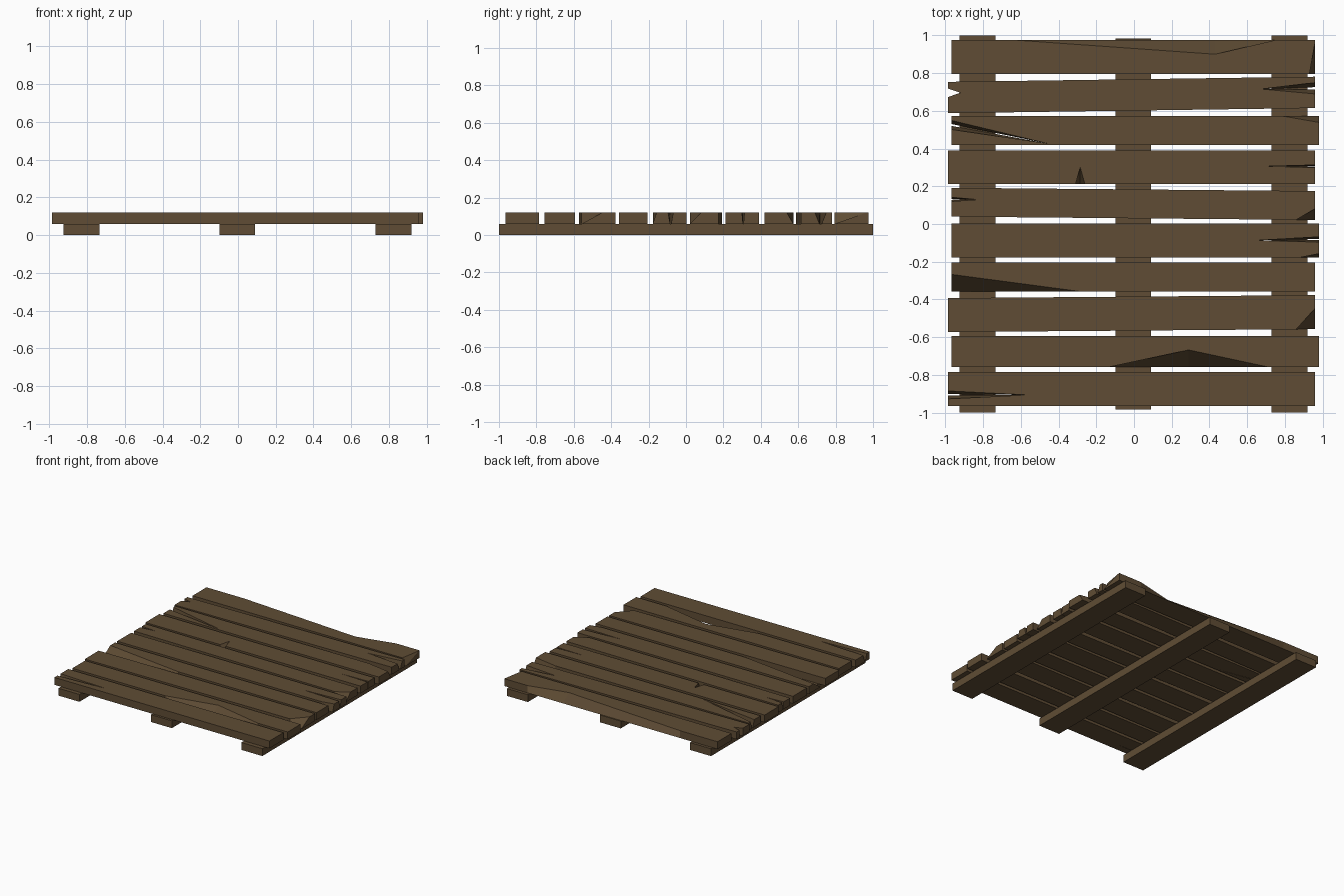
import bpy, bmesh

if "Cube" in bpy.data.objects:
    bpy.data.objects.remove(bpy.data.objects["Cube"])

wood = bpy.data.materials.new("dark brown wood")
wood.diffuse_color = (0.115, 0.073, 0.035, 1)
wood.use_nodes = True
wood.node_tree.nodes["Principled BSDF"].inputs["Base Color"].default_value = wood.diffuse_color


def solid(name, points, z0, z1):
    """Extrude an outline; each point is (top x, top y, bottom x, bottom y)."""
    bm = bmesh.new()
    top = [bm.verts.new((p[0], p[1], z1)) for p in points]
    low = [bm.verts.new((p[2], p[3], z0)) for p in points]
    bm.faces.new(top)
    bm.faces.new(low[::-1])
    for i in range(len(points)):
        bm.faces.new((low[i - 1], low[i], top[i], top[i - 1]))
    bmesh.ops.recalc_face_normals(bm, faces=bm.faces[:])
    me = bpy.data.meshes.new(name)
    bm.to_mesh(me)
    bm.free()
    me.materials.append(wood)
    ob = bpy.data.objects.new(name, me)
    bpy.context.collection.objects.link(ob)


# Wear, keyed by (plank, end or side)
# splits in the ends: mouth y, half width, length, sideways drift of the tip
splits = {(1, 1): (.706, .03, .285, 0), (1, -1): (.709, .022, .065, 0),
          (2, -1): (.525, .024, .51, -.098), (3, 1): (.306, .007, .25, 0),
          (4, -1): (.122, .011, .14, 0), (5, 1): (-.082, .014, .33, -.005),
          (9, -1): (-.906, .021, .42, 0)}
# chips along the long edges: start x, deepest x, end x, depth
chips = {(0, 1): (-.63, .43, .75, .075), (8, -1): (-.13, .29, .71, .09),
         (3, -1): (-.31, -.285, -.26, .09)}
# broken corners, keyed by (plank, end, side): length, depth
corners = {(0, 1, -1): (.03, .17), (2, 1, 1): (.2, .035),
           (4, 1, -1): (.1, .06), (5, 1, -1): (.1, .02),
           (7, 1, -1): (.1, .11), (6, -1, -1): (.68, .09)}
tilt = {1: .014, 4: -.009, 7: .008}


def corner(i, end, side, x, y):
    if (i, end, side) not in corners:
        return [(x, y, x, y)]
    dx, dy = corners[i, end, side]
    return [(x, y - side * dy, x, y), (x - end * dx, y, x - end * dx, y)]


def split(i, end, x):
    if (i, end) not in splits:
        return []
    m, h, length, drift = splits[i, end]
    keep = 1 if length < .1 else .2        # short splits go right through
    tip = x - end * length
    return [(x, m - end * h, x, m - end * h * keep),
            (tip, m + drift, tip, m + drift),
            (x, m + end * h, x, m + end * h * keep)]


def chip(i, side, y):
    if (i, side) not in chips:
        return []
    a, peak, b, d = chips[i, side]
    pts = [(a, y, a, y), (peak, y - side * d, peak, y), (b, y, b, y)]
    return pts[::-side]


# Ten deck planks, stacked from the back to the front
back = .975
for i, width in enumerate((.18, .166, .155, .18, .153, .18, .152, .18, .165, .18)):
    xs = {-1: -.985 if i % 2 and i != 5 else -.968,
          1: .98 if i % 3 == 2 else .96}
    ys = {-1: back - width, 1: back}
    outline = []
    for s in (-1, 1):                      # front edge + right end, then opposite
        outline += corner(i, s, s, xs[s], ys[s])
        outline += chip(i, s, ys[s])
        outline += corner(i, -s, s, xs[-s], ys[s])[::-1]
        outline += split(i, -s, xs[-s])
    t = tilt.get(i, 0)
    outline = [(a, b + t * a, c, d + t * c) for a, b, c, d in outline]
    solid(f"plank_{i + 1}", outline, .06, .12)
    back -= width + .0277

# Three beams underneath
for name, x, half in (("left_beam", -.83, .998), ("middle_beam", -.004, .984),
                      ("right_beam", .825, 1)):
    rect = [(x - .095, -half), (x + .095, -half), (x + .095, half), (x - .095, half)]
    solid(name, [p + p for p in rect], 0, .06)
